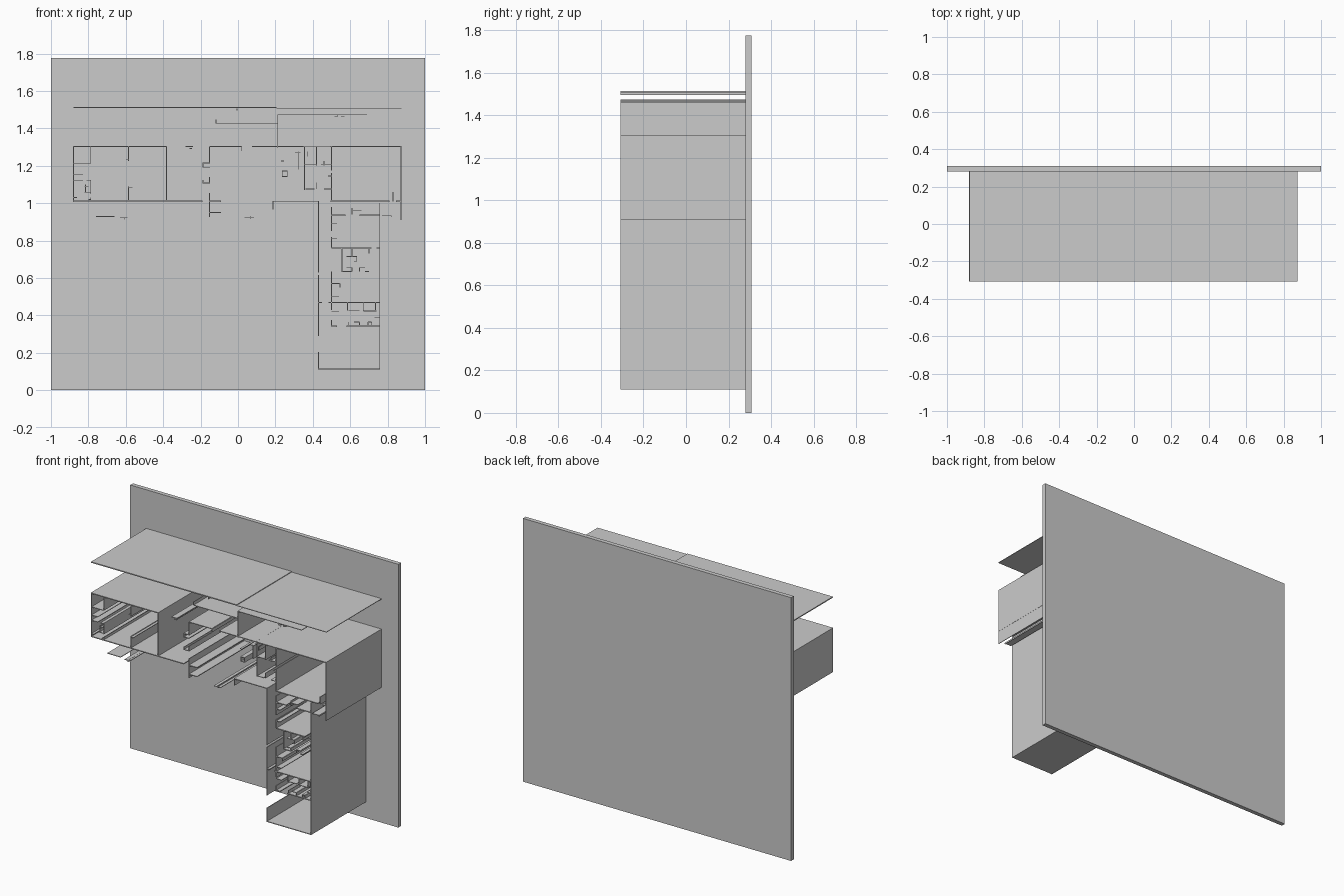
import bpy, bmesh
from mathutils import Matrix, Vector

FRONT, BACK = -0.308, 0.282   # depth range of all extruded walls


def add_box(bm, lo, hi):
    lo, hi = Vector(lo), Vector(hi)
    m = Matrix.Translation((lo + hi) / 2) @ Matrix.Diagonal((*(hi - lo), 1))
    bmesh.ops.create_cube(bm, size=1, matrix=m)


def finish(name, bm):
    me = bpy.data.meshes.new(name)
    bm.to_mesh(me)
    bm.free()
    bpy.context.collection.objects.link(bpy.data.objects.new(name, me))


def walls(name, across, upright, t=0.006):
    """across: (z, x0, x1) runs; upright: (x, z0, z1) runs; all extruded in y."""
    bm = bmesh.new()
    h = t / 2
    for z, a, b in across:
        add_box(bm, (a, FRONT, z - h), (b, BACK, z + h))
    for x, a, b in upright:
        add_box(bm, (x - h, FRONT, a), (x + h, BACK, b))
    finish(name, bm)


# Base slab carrying the plan
slab = bmesh.new()
add_box(slab, (-1, 0.28, 0), (1, 0.309, 1.775))
finish("base_slab", slab)

# Long outer boundary walls
walls("long_boundary", [(1.511, -0.88, 0.205)], [], 0.007)
walls("long_boundary_end", [(1.508, 0.205, 0.875)], [(-0.005, 1.495, 1.506)], 0.004)

# Terrace walls
walls("terrace", [(1.472, 0.213, 0.575), (1.472, 0.575, 0.69), (1.425, -0.115, 0.213),
                  (1.462, 0.515, 0.53), (1.462, 0.55, 0.57)],
      [(0.213, 1.295, 1.474), (-0.117, 1.425, 1.448), (0.53, 1.46, 1.472)], 0.004)

# West wing outer shell
walls("west_shell", [(1.302, -0.882, -0.38), (1.01, -0.882, -0.19), (1.01, -0.15, -0.09)],
      [(-0.879, 1.008, 1.305), (-0.382, 1.008, 1.305), (-0.585, 1.225, 1.302),
       (-0.585, 1.01, 1.09)], 0.006)

# West wing small rooms
walls("west_partitions",
      [(1.21, -0.88, -0.79), (1.12, -0.88, -0.83), (1.12, -0.81, -0.785),
       (1.155, -0.88, -0.83), (1.055, -0.82, -0.785), (1.09, -0.82, -0.80),
       (1.235, -0.60, -0.585), (1.085, -0.585, -0.565), (1.03, -0.88, -0.86),
       (1.02, -0.80, -0.785)],
      [(-0.787, 1.21, 1.302), (-0.787, 1.05, 1.125), (-0.787, 1.01, 1.03),
       (-0.815, 1.06, 1.10)], 0.004)

# Central hall
walls("central_hall",
      [(1.302, -0.28, -0.24), (1.302, -0.15, 0.02), (1.302, 0.075, 0.35),
       (1.292, -0.26, -0.245), (1.215, -0.19, -0.15), (1.192, -0.19, -0.15),
       (1.107, -0.19, -0.15), (0.95, -0.155, -0.09)],
      [(-0.152, 1.215, 1.302), (-0.152, 1.107, 1.14), (-0.152, 0.925, 1.055),
       (-0.188, 1.192, 1.215), (-0.188, 1.107, 1.125), (0.02, 1.28, 1.302)], 0.005)

# Middle service rooms
walls("service_rooms",
      [(1.205, 0.355, 0.42), (1.205, 0.445, 0.50), (1.075, 0.36, 0.41),
       (1.075, 0.46, 0.50), (1.272, 0.305, 0.335), (1.302, 0.345, 0.50),
       (1.172, 0.235, 0.265), (1.142, 0.235, 0.265), (1.225, 0.23, 0.245),
       (1.145, 0.48, 0.50)],
      [(0.355, 1.07, 1.302), (0.325, 1.18, 1.275), (0.42, 1.20, 1.302),
       (0.418, 1.075, 1.11), (0.237, 1.142, 1.172), (0.263, 1.142, 1.172),
       (0.46, 1.20, 1.225), (0.37, 1.25, 1.275)], 0.004)

# East hall
walls("east_hall", [(1.302, 0.495, 0.873), (1.01, 0.495, 0.64), (1.01, 0.64, 0.81),
                    (1.01, 0.845, 0.87)],
      [(0.871, 1.0, 1.305), (0.499, 1.008, 1.16), (0.499, 1.175, 1.305),
       (0.828, 1.01, 1.06)], 0.006)
walls("east_porch", [(0.932, 0.77, 0.82)], [(0.871, 0.91, 1.01), (0.82, 0.925, 0.935)], 0.004)

# South wing outer shell
walls("south_shell", [(1.01, 0.185, 0.432), (0.113, 0.43, 0.76)],
      [(0.187, 0.965, 1.01), (0.43, 0.63, 1.01), (0.43, 0.29, 0.615),
       (0.43, 0.11, 0.205), (0.758, 0.11, 1.0)], 0.005)

# South wing cross walls
walls("south_cross_walls",
      [(0.935, 0.50, 0.575), (0.935, 0.65, 0.758), (0.76, 0.50, 0.715),
       (0.76, 0.74, 0.758), (0.635, 0.555, 0.61), (0.635, 0.68, 0.70),
       (0.468, 0.43, 0.45), (0.468, 0.485, 0.758), (0.342, 0.50, 0.53),
       (0.342, 0.58, 0.758)],
      [(0.50, 0.85, 0.98), (0.50, 0.76, 0.82), (0.555, 0.635, 0.76),
       (0.50, 0.465, 0.635), (0.50, 0.43, 0.465), (0.50, 0.34, 0.375)], 0.006)

# South wing fittings and small partitions
walls("south_fittings",
      [(0.96, 0.61, 0.66), (0.715, 0.58, 0.635), (0.69, 0.62, 0.635),
       (0.655, 0.58, 0.61), (0.655, 0.65, 0.68), (0.57, 0.50, 0.545),
       (0.50, 0.50, 0.54), (0.42, 0.50, 0.54), (0.425, 0.59, 0.65),
       (0.423, 0.67, 0.74), (0.39, 0.73, 0.758), (0.365, 0.62, 0.65),
       (0.365, 0.695, 0.715), (0.89, 0.50, 0.53), (0.81, 0.50, 0.53)],
      [(0.61, 0.94, 0.975), (0.61, 0.715, 0.76), (0.635, 0.69, 0.715),
       (0.70, 0.73, 0.76), (0.61, 0.635, 0.655), (0.65, 0.635, 0.655),
       (0.545, 0.55, 0.57), (0.585, 0.425, 0.465), (0.67, 0.423, 0.465),
       (0.735, 0.423, 0.465), (0.59, 0.34, 0.365), (0.65, 0.345, 0.365),
       (0.695, 0.345, 0.365), (0.715, 0.345, 0.365)], 0.004)

# Low garden edges in front of the west wing
walls("garden_edges", [(0.929, -0.76, -0.66), (0.922, -0.63, -0.59), (0.922, 0.035, 0.085)],
      [(-0.605, 0.912, 0.925), (0.065, 0.915, 0.932)], 0.004)
